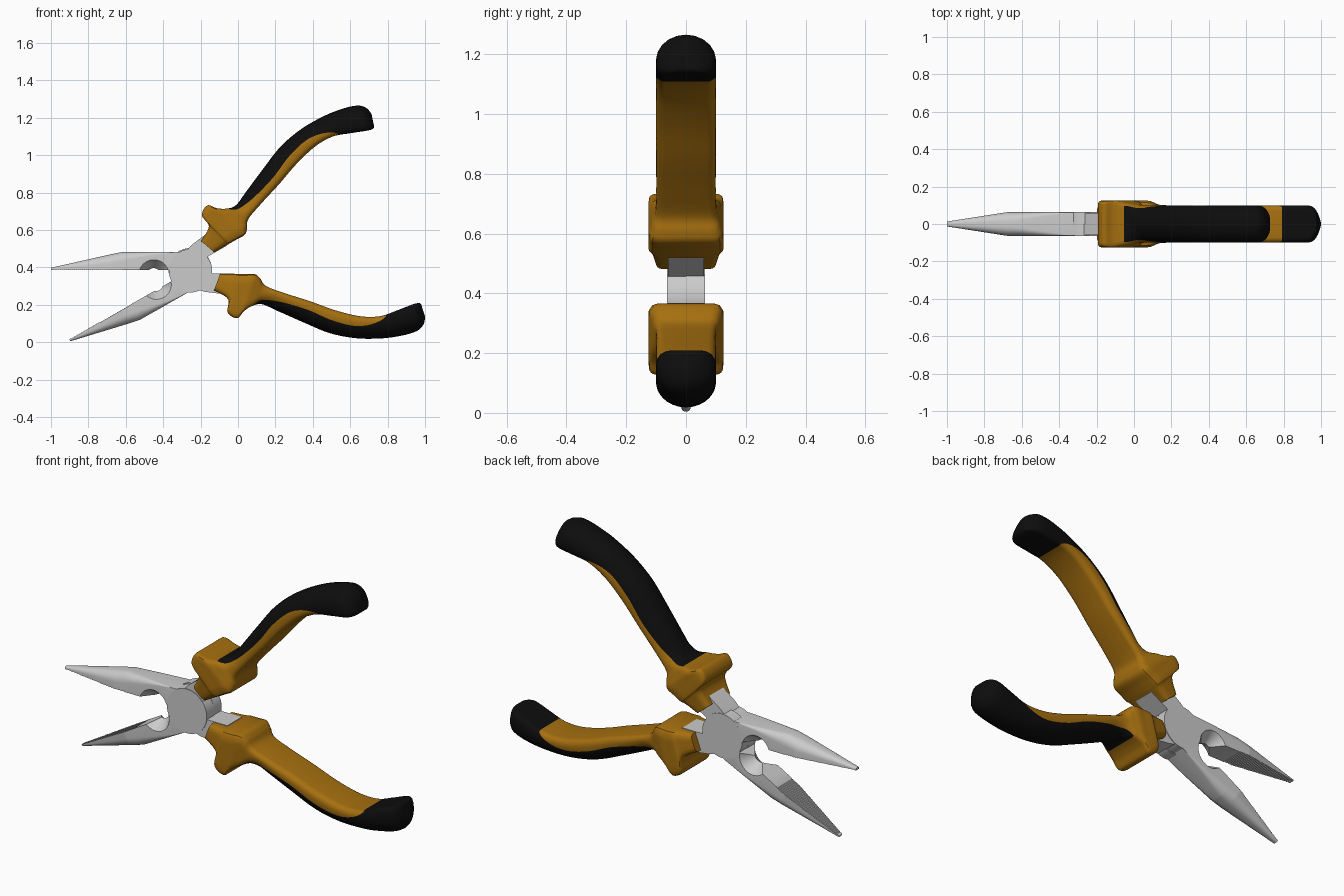
import bpy, bmesh, math
from mathutils import Matrix, Vector

if "Cube" in bpy.data.objects:
    bpy.data.objects.remove(bpy.data.objects["Cube"])

PX, PZ = -0.25, 0.386           # pivot of the joint
OPEN = math.radians(29.6)       # opening angle between the two halves


def material(name, rgb):
    m = bpy.data.materials.new(name)
    m.diffuse_color = (*rgb, 1)
    m.use_nodes = True
    m.node_tree.nodes["Principled BSDF"].inputs["Base Color"].default_value = m.diffuse_color
    return m


orange = material("orange_plastic", (0.38, 0.16, 0.005))
black = material("black_rubber", (0.004, 0.004, 0.004))


def loft(name, rings, mats=(), mat_of=None):
    """Skin a list of equal-length closed rings and cap both ends."""
    bm = bmesh.new()
    vs = [[bm.verts.new(p) for p in r] for r in rings]
    n = len(rings[0])
    for i in range(len(vs) - 1):
        for j in range(n):
            k = (j + 1) % n
            f = bm.faces.new((vs[i][j], vs[i][k], vs[i + 1][k], vs[i + 1][j]))
            if mat_of:
                f.material_index = mat_of(i, j)
    for i, ring in ((0, vs[0]), (len(vs) - 2, vs[-1])):
        f = bm.faces.new(ring)
        if mat_of:
            f.material_index = mat_of(i, n // 2 - 1)
    bmesh.ops.remove_doubles(bm, verts=bm.verts, dist=1e-5)
    bmesh.ops.recalc_face_normals(bm, faces=bm.faces)
    me = bpy.data.meshes.new(name)
    bm.to_mesh(me)
    bm.free()
    for m in mats:
        me.materials.append(m)
    ob = bpy.data.objects.new(name, me)
    bpy.context.collection.objects.link(ob)
    return ob


def select(ob):
    bpy.ops.object.select_all(action='DESELECT')
    ob.select_set(True)
    bpy.context.view_layer.objects.active = ob


def circle(y, r, cx, cz, n=48):
    return [(cx + r * math.cos(2 * math.pi * i / n), y,
             cz + r * math.sin(2 * math.pi * i / n)) for i in range(n)]


# --- jaw: stations of (u, half width, height, side height, half flat top)
JAW = [(-0.75, .013, .012, .005, .003), (-0.43, .063, .084, .035, .014),
       (-0.37, .063, .096, .045, .020), (-0.20, .063, .096, .080, .045),
       (-0.09, .063, .096, .094, .061), (-0.045, .063, .096, .094, .061)]


def jaw_ring(u, bottom):
    for a, b in zip(JAW, JAW[1:]):
        if u <= b[0] + 1e-9:
            t = (u - a[0]) / (b[0] - a[0])
            h, top, side, flat = [p + (q - p) * t for p, q in zip(a[1:], b[1:])]
            break
    half = [(h, bottom)]
    for k in range(7):
        a = k / 6 * math.pi / 2
        half.append((flat + (h - flat) * math.cos(a), side + (top - side) * math.sin(a)))
    pts = half + [(-y, z) for y, z in reversed(half)]
    return [(PX + u, y, PZ + z) for y, z in pts]


us = [(-0.75, 0)] + [(-0.74 + .37 * i / 70, .003 * (i % 2)) for i in range(71)]
us += [(u, 0) for u in (-.31, -.26, -.20, -.14, -.09, -.045)]
jaw = loft("jaw", [jaw_ring(u, b) for u, b in us])

# bevelled wire-cutting notch
cutter = loft("notch_cutter", [circle(y, r, PX - .20, PZ - .025)
                               for y, r in ((-.08, .092), (0, .035), (.08, .092))])
cutter.hide_render = True
mod = jaw.modifiers.new("notch", 'BOOLEAN')
mod.object = cutter
mod.solver = 'EXACT'
select(jaw)
bpy.ops.object.modifier_apply(modifier="notch")
bpy.data.objects.remove(cutter)

# --- lap-joint disc and the steel neck running into the grip
disc = loft("joint_disc", [circle(y, .116, PX - .004, PZ - .004, 64) for y in (-.0632, 0)])
outline = [(-.27, .30), (-.18, .270), (-.02, .25), (-.02, .367), (-.165, .367), (-.20, .40)]
neck = loft("neck", [[(x, y, z) for x, z in outline] for y in (-.06, .06)])

# --- grip stations: top x,z | bottom x,z | half width | black share of the height
GRIP = [(-.096, .364, -.128, .278, .100, 0),
        (-.020, .364, -.053, .230, .116, 0),
        (.000, .364, -.056, .160, .125, 0),
        (.040, .364, -.005, .128, .125, 0),
        (.090, .364, .032, .166, .124, 0),
        (.118, .342, .075, .193, .114, 0),
        (.150, .300, .128, .203, .102, .24),
        (.251, .262, .214, .166, .100, .50),
        (.385, .219, .348, .107, .100, .60),
        (.519, .171, .492, .048, .100, .55),
        (.652, .139, .636, .021, .100, .55),
        (.759, .139, .775, .021, .100, .80),
        (.850, .170, .880, .036, .100, 1.2),
        (.920, .197, .945, .055, .099, 1.2),
        (.950, .207, .975, .073, .088, 1.2),
        (.970, .209, .993, .098, .062, 1.2),
        (.980, .200, .999, .122, .034, 1.2),
        (.984, .186, 1.0, .138, .008, 1.2)]


def smooth_path(rows, steps):
    out = []
    for i in range(len(rows) - 1):
        p = [Vector(rows[min(max(i + k, 0), len(rows) - 1)]) for k in (-1, 0, 1, 2)]
        for s in range(steps):
            t = s / steps
            out.append(.5 * (2 * p[1] + (p[2] - p[0]) * t
                             + (2 * p[0] - 5 * p[1] + 4 * p[2] - p[3]) * t * t
                             + (3 * p[1] - p[0] - 3 * p[2] + p[3]) * t ** 3))
    return out + [Vector(rows[-1])]


N = 9                                   # height samples in each colour zone


def grip_ring(row):
    tx, tz, bx, bz, h, f = row
    length = math.hypot(tx - bx, tz - bz)
    # boxy collar blends into a handle with a fully rounded outer side
    blend = min(max(f / .4, 0), 1)
    rd = min(.025 + .06 * blend, .9 * length)
    rw = min(.025 + (h - .025) * blend, h)
    c = min(.03, h * .5, length * .25)
    f = min(max(f, .03), .97)
    ease = [(1 - math.cos(math.pi * k / N)) / 2 for k in range(N + 1)]
    levels = [f * e for e in ease] + [f + (1 - f) * e for e in ease[1:]]
    half = []
    for v in levels:
        y, d, e = h, v * length, (1 - v) * length
        if d < rd:
            y -= rw * (1 - math.sqrt(max(0, 1 - (1 - d / rd) ** 2)))
        if e < c:
            y -= c * (1 - math.sqrt(max(0, 1 - (1 - e / c) ** 2)))
        half.append((bx + (tx - bx) * v, max(y, 0), bz + (tz - bz) * v))
    return half + [(x, -y, z) for x, y, z in reversed(half)]


rows = smooth_path(GRIP, 6)


def grip_material(i, j):
    f = (rows[i][5] + rows[i + 1][5]) / 2
    level = 0 if j == 4 * N + 1 else min(j, 4 * N - j)
    return 1 if f > .95 or (f > .03 and level < N) else 0


grip = loft("grip", [grip_ring(r) for r in rows], (orange, black), grip_material)

# --- shading, then the second half turned over and swung open about the pivot
pivot = Matrix.Translation((PX, 0, PZ))
swing = (pivot @ Matrix.Rotation(-OPEN, 4, 'Y') @ Matrix.Rotation(math.pi, 4, 'X')
         @ pivot.inverted())
for ob in (jaw, disc, neck, grip):
    select(ob)
    bpy.ops.object.shade_smooth_by_angle(angle=math.radians(32))
    twin = ob.copy()
    twin.name = "second_" + ob.name
    ob.name = "first_" + ob.name
    bpy.context.collection.objects.link(twin)
    twin.matrix_world = swing
